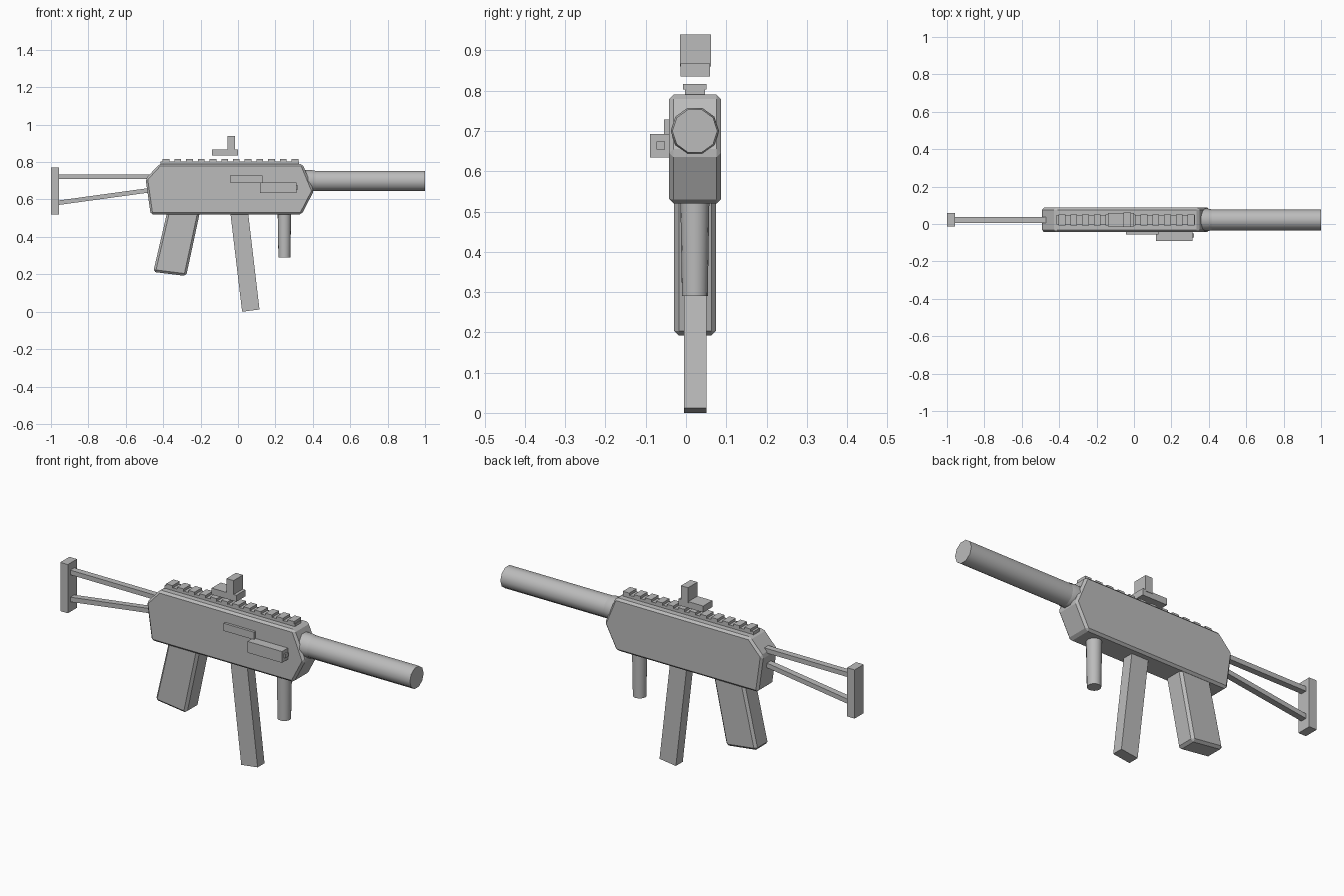
import bpy, bmesh, math
from mathutils import Vector

if "Cube" in bpy.data.objects:
    bpy.data.objects.remove(bpy.data.objects["Cube"], do_unlink=True)

MID = 0.022  # depth of the centre plane

grey = bpy.data.materials.new("plain grey")
grey.use_nodes = True
grey.diffuse_color = (0.5, 0.5, 0.5, 1)
bsdf = next(n for n in grey.node_tree.nodes if n.type == 'BSDF_PRINCIPLED')
bsdf.inputs["Base Color"].default_value = (0.5, 0.5, 0.5, 1)


def finish(name, bm, bevel=0):
    if bevel:
        bmesh.ops.bevel(bm, geom=bm.edges[:], offset=bevel, segments=1, affect='EDGES')
    bmesh.ops.recalc_face_normals(bm, faces=bm.faces[:])
    mesh = bpy.data.meshes.new(name)
    bm.to_mesh(mesh)
    bm.free()
    mesh.materials.append(grey)
    obj = bpy.data.objects.new(name, mesh)
    bpy.context.collection.objects.link(obj)
    return obj


def slab(name, outline, y0, y1, bevel=0):
    """Extrude an x-z outline from y0 to y1."""
    bm = bmesh.new()
    face = bm.faces.new([bm.verts.new((x, y0, z)) for x, z in outline])
    ext = bmesh.ops.extrude_face_region(bm, geom=[face])
    verts = [v for v in ext["geom"] if isinstance(v, bmesh.types.BMVert)]
    bmesh.ops.translate(bm, verts=verts, vec=(0, y1 - y0, 0))
    return finish(name, bm, bevel)


def box(name, x0, x1, y0, y1, z0, z1):
    return slab(name, [(x0, z0), (x1, z0), (x1, z1), (x0, z1)], y0, y1)


def tube(name, origin, axis, rings, sides):
    """Closed round part from (distance, radius) rings along an axis."""
    axis = Vector(axis)
    side = Vector((0, 1, 0))
    up = axis.cross(side)
    bm = bmesh.new()
    loops = []
    for dist, rad in rings:
        loop = []
        for i in range(sides):
            a = math.tau * i / sides
            loop.append(bm.verts.new(Vector(origin) + axis * dist
                                     + (side * math.cos(a) + up * math.sin(a)) * rad))
        loops.append(loop)
    for a, b in zip(loops, loops[1:]):
        for i in range(sides):
            j = (i + 1) % sides
            bm.faces.new((a[i], a[j], b[j], b[i]))
    bm.faces.new(loops[0])
    bm.faces.new(loops[-1])
    obj = finish(name, bm)
    bpy.ops.object.select_all(action='DESELECT')
    obj.select_set(True)
    bpy.context.view_layer.objects.active = obj
    bpy.ops.object.shade_smooth_by_angle(angle=math.radians(40))
    return obj


# Main body
slab("body", [(-0.467, 0.52), (0.34, 0.52), (0.405, 0.645), (0.345, 0.79),
              (-0.42, 0.79), (-0.494, 0.71)], -0.042, 0.087, 0.011)

# Barrel with collar
tube("barrel_collar", (0.34, MID, 0.7), (1, 0, 0), [(0, 0.06), (0.055, 0.06), (0.075, 0.056)], 10)
tube("barrel", (0.36, MID, 0.7), (1, 0, 0), [(0, 0.056), (0.64, 0.056)], 10)

# Top rail and its teeth
box("rail_base", -0.415, 0.325, MID - 0.025, MID + 0.025, 0.785, 0.804)
for i in range(12):
    x = -0.403 + i * 0.0627
    box(f"rail_tooth_{i + 1}", x, x + 0.036, MID - 0.029, MID + 0.029, 0.803, 0.817)

# Floating sight
box("sight_base", -0.14, 0, -0.014, 0.06, 0.835, 0.868)
box("sight_post", -0.055, -0.015, -0.015, 0.062, 0.86, 0.94)

# Side details
box("side_plate", -0.043, 0.13, -0.055, -0.04, 0.69, 0.729)
box("side_block", 0.117, 0.313, -0.09, -0.04, 0.634, 0.692)
box("side_block_nub", 0.31, 0.322, -0.073, -0.052, 0.654, 0.674)

# Shoulder stock
box("stock_plate", -1, -0.957, -0.014, 0.06, 0.52, 0.77)
for name, z0, z1 in (("upper", 0.722, 0.722), ("lower", 0.582, 0.65)):
    slab(f"stock_bar_{name}", [(-0.965, z0 - 0.012), (-0.47, z1 - 0.012),
                               (-0.47, z1 + 0.012), (-0.965, z0 + 0.012)],
         MID - 0.016, MID + 0.016)

# Grips and magazine
slab("rear_grip", [(-0.453, 0.213), (-0.277, 0.191), (-0.202, 0.54), (-0.377, 0.54)],
     -0.03, 0.075, 0.012)
slab("magazine", [(0.022, 0), (0.115, 0.012), (0.054, 0.53), (-0.041, 0.53)],
     -0.005, 0.051)
tube("front_grip", (0.248, MID, 0.53), (0, 0, -1), [(0, 0.036), (0.24, 0.032)], 16)
